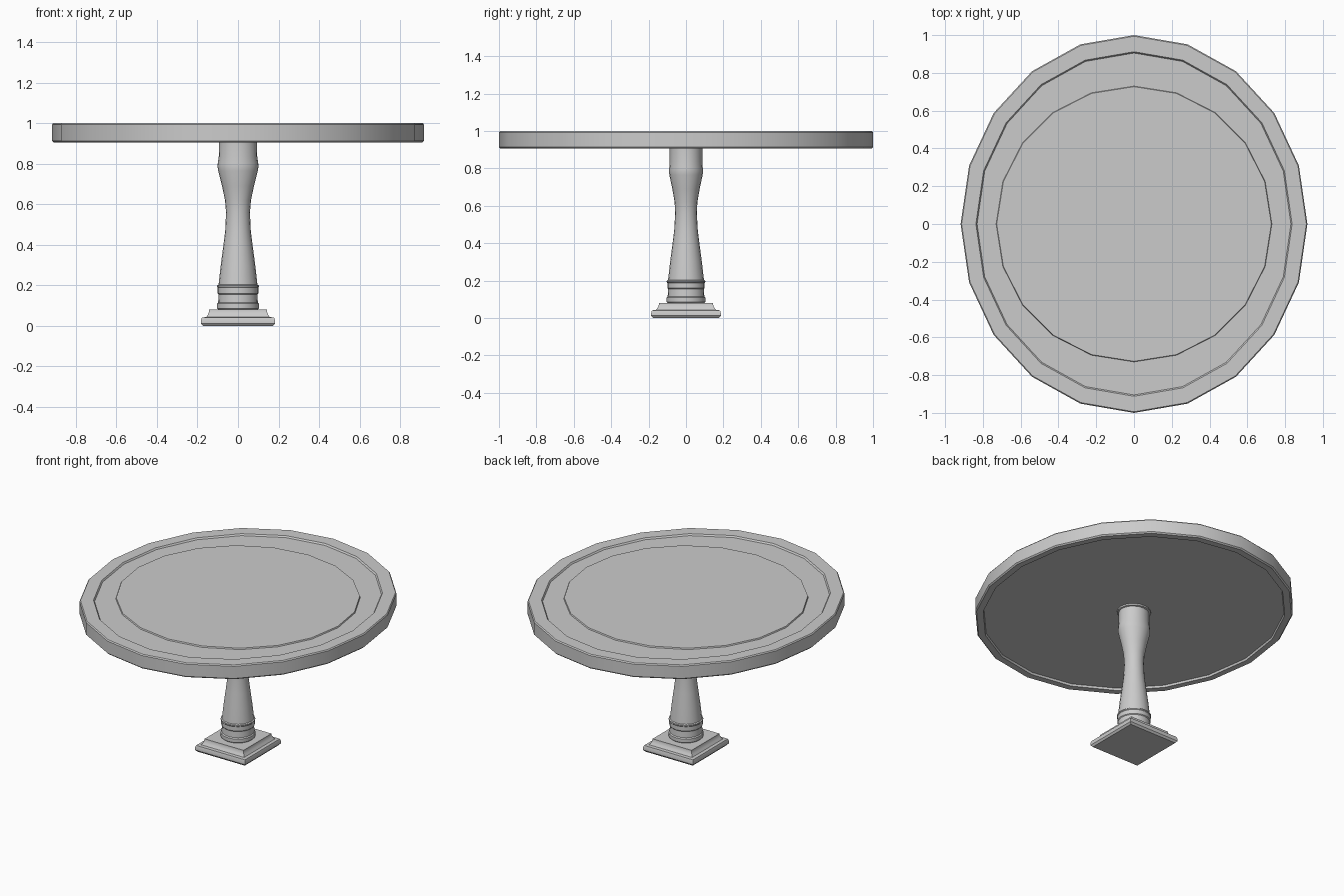
import bpy
from math import sin, cos, pi


def loft(name, rings, sides, start=0.0):
    """Stack elliptical rings (rx, ry, z) into a closed capped solid."""
    verts, faces = [], []
    for rx, ry, z in rings:
        for i in range(sides):
            a = start + 2 * pi * i / sides
            verts.append((rx * cos(a), ry * sin(a), z))
    for k in range(len(rings) - 1):
        for i in range(sides):
            j = (i + 1) % sides
            faces.append((k * sides + i, k * sides + j,
                          (k + 1) * sides + j, (k + 1) * sides + i))
    faces.append(tuple(reversed(range(sides))))
    faces.append(tuple(range((len(rings) - 1) * sides, len(rings) * sides)))
    mesh = bpy.data.meshes.new(name)
    mesh.from_pydata(verts, [], faces)
    ob = bpy.data.objects.new(name, mesh)
    bpy.context.collection.objects.link(ob)
    bpy.ops.object.select_all(action='DESELECT')
    ob.select_set(True)
    bpy.context.view_layer.objects.active = ob
    bpy.ops.object.shade_smooth_by_angle(angle=pi / 6)
    return ob


# Oval 20-sided top: recessed underside, bevelled rim, sunken band, raised centre
RX, RY = 0.918, 1.0
rim = [(0.945, 0.918), (0.95, 0.905), (0.992, 0.905), (1.0, 0.913),
       (1.0, 0.993), (0.994, 1.0), (0.912, 1.0), (0.905, 0.99)]
top_rings = [(RX * s, RY * s, z) for s, z in rim]
top_rings += [(0.73, 0.73, 0.99), (0.727, 0.727, 0.998)]
loft("table_top", top_rings, 20)

# Turned column, slightly narrower front to back near its top
column = [(0.098, 0.098, 0.08), (0.104, 0.104, 0.086), (0.104, 0.104, 0.109),
          (0.098, 0.098, 0.115), (0.096, 0.096, 0.155), (0.1, 0.1, 0.16),
          (0.1, 0.1, 0.188), (0.103, 0.103, 0.192), (0.103, 0.103, 0.199),
          (0.096, 0.096, 0.203), (0.085, 0.085, 0.3), (0.073, 0.073, 0.39),
          (0.063, 0.063, 0.47), (0.059, 0.058, 0.56), (0.064, 0.061, 0.62),
          (0.079, 0.073, 0.69), (0.098, 0.089, 0.765), (0.101, 0.091, 0.785),
          (0.1, 0.09, 0.8), (0.095, 0.087, 0.835), (0.094, 0.087, 0.905),
          (0.103, 0.097, 0.908), (0.103, 0.097, 0.925)]
loft("column", column, 20)

# Square moulded foot
foot = [(0.173, 0.0), (0.183, 0.012), (0.183, 0.025), (0.178, 0.041),
        (0.157, 0.043), (0.149, 0.055), (0.142, 0.07), (0.142, 0.08)]
R2 = 2 ** 0.5
loft("foot", [(h * R2, h * R2 * 1.02, z) for h, z in foot], 4, pi / 4)
